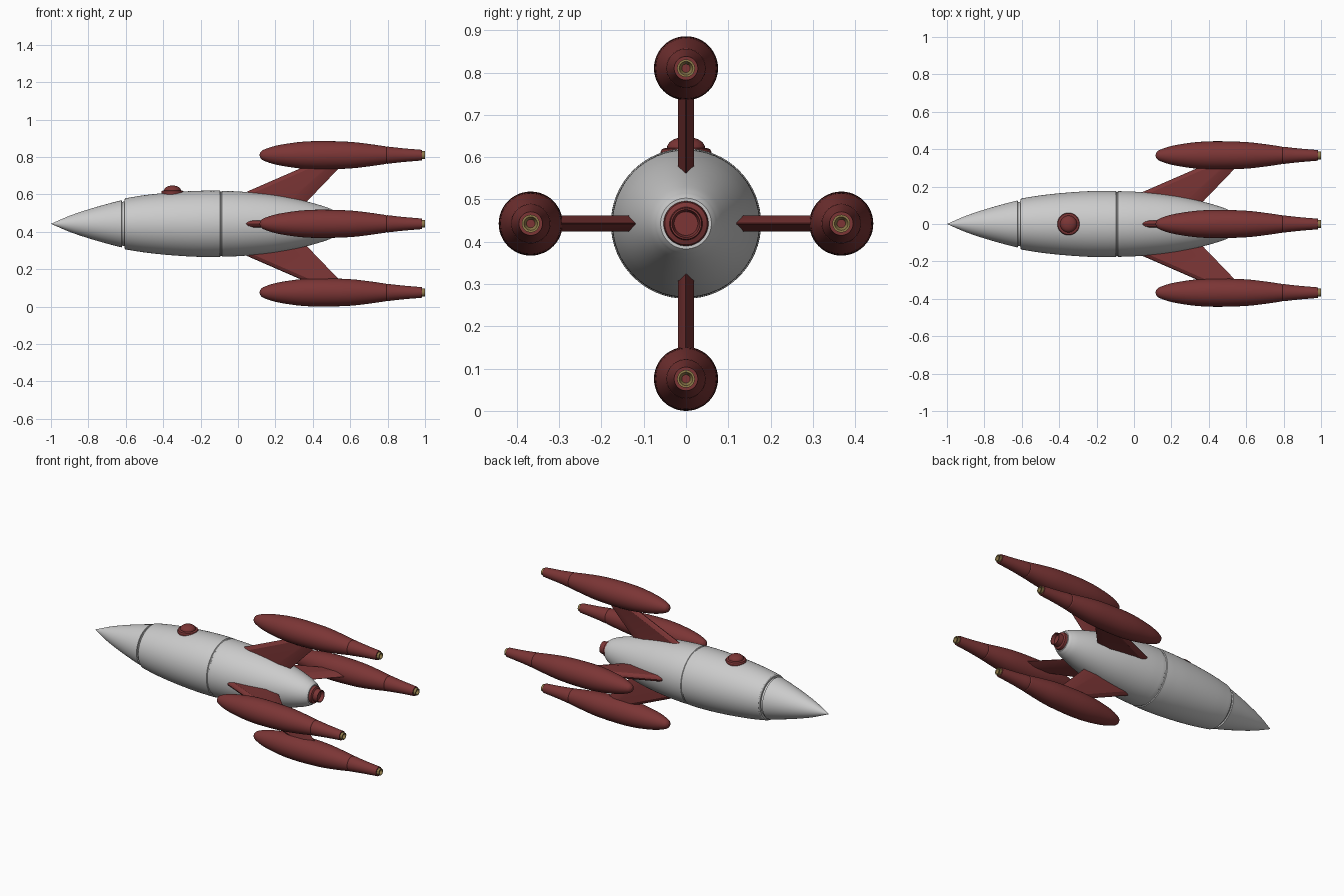
import bpy, bmesh, math
from mathutils import Matrix, Vector

if "Cube" in bpy.data.objects:
    bpy.data.objects.remove(bpy.data.objects["Cube"])

ZC = 0.443      # height of the rocket's axis
POD_R = 0.367   # distance of the pods from the axis


def material(name, col):
    m = bpy.data.materials.new(name)
    m.diffuse_color = (*col, 1)
    m.use_nodes = True
    m.node_tree.nodes["Principled BSDF"].inputs["Base Color"].default_value = m.diffuse_color
    return m


RED = material("dark_red", (0.2, 0.036, 0.036))
GOLD = material("brass", (0.28, 0.2, 0.07))


def finish(name, bm, mat, matrix, angle):
    bmesh.ops.remove_doubles(bm, verts=bm.verts, dist=1e-6)
    bmesh.ops.recalc_face_normals(bm, faces=bm.faces)
    me = bpy.data.meshes.new(name)
    bm.to_mesh(me)
    bm.free()
    ob = bpy.data.objects.new(name, me)
    bpy.context.collection.objects.link(ob)
    ob.matrix_world = matrix
    if mat:
        me.materials.append(mat)
    bpy.ops.object.select_all(action='DESELECT')
    bpy.context.view_layer.objects.active = ob
    ob.select_set(True)
    bpy.ops.object.shade_smooth_by_angle(angle=math.radians(angle))
    return ob


def smooth(pts, n=5):
    """Catmull-Rom refinement of an (x, radius) profile."""
    p = [Vector(q) for q in pts]
    p = [2 * p[0] - p[1]] + p + [2 * p[-1] - p[-2]]
    out = []
    for a, b, c, d in zip(p, p[1:], p[2:], p[3:]):
        for i in range(n):
            t = i / n
            out.append(0.5 * (2 * b + (c - a) * t + (2 * a - 5 * b + 4 * c - d) * t**2
                              + (3 * b - a - 3 * c + d) * t**3))
    return [(v.x, max(v.y, 0)) for v in out] + [pts[-1]]


def lathe(name, profile, mat=None, matrix=Matrix.Translation((0, 0, ZC)), segs=48, angle=25):
    """Spin an (x, radius) profile around the x axis."""
    bm = bmesh.new()
    vs = [bm.verts.new((x, 0, r)) for x, r in profile]
    es = [bm.edges.new(e) for e in zip(vs, vs[1:])]
    bmesh.ops.spin(bm, geom=vs + es, cent=(0, 0, 0), axis=(1, 0, 0),
                   angle=math.tau, steps=segs, use_duplicate=False)
    return finish(name, bm, mat, matrix, angle)


# Hull: nose cone, fore section and aft section separated by grooves
lathe("nose_cone", smooth([(-1, 0), (-0.9, 0.043), (-0.8, 0.077), (-0.7, 0.106), (-0.622, 0.126)])
      + [(-0.62, 0.115), (-0.62, 0)], segs=64)
lathe("nose_groove", [(-0.63, 0), (-0.63, 0.115), (-0.6, 0.121), (-0.6, 0)], segs=64)
lathe("fore_hull", [(-0.608, 0), (-0.608, 0.13), (-0.603, 0.136)]
      + smooth([(-0.6, 0.137), (-0.5, 0.153), (-0.38, 0.166), (-0.25, 0.175), (-0.15, 0.1775), (-0.097, 0.177)])
      + [(-0.094, 0.172), (-0.094, 0)], segs=64)
lathe("hull_seam", [(-0.1, 0), (-0.1, 0.172), (-0.08, 0.172), (-0.08, 0)], segs=64)
lathe("aft_hull", [(-0.088, 0), (-0.088, 0.171), (-0.085, 0.175)]
      + smooth([(-0.082, 0.1755), (0, 0.173), (0.1, 0.165), (0.2, 0.153), (0.3, 0.135), (0.4, 0.111), (0.48, 0.086), (0.52, 0.068)])
      + [(0.53, 0.06), (0.53, 0.053), (0.5, 0.05), (0.5, 0)], segs=64)

# Main engine nozzle
lathe("main_nozzle", [(0.5, 0), (0.5, 0.05), (0.535, 0.053), (0.545, 0.05), (0.55, 0.039),
                      (0.58, 0.037), (0.58, 0.033), (0.56, 0.028), (0.56, 0)], RED)

# Round hatch on top of the hull: flange and dome
up = Matrix.Translation((-0.35, 0, 0.6)) @ Matrix.Rotation(-math.pi / 2, 4, 'Y')
lathe("hatch", [(-0.02, 0), (-0.02, 0.058), (0.012, 0.06), (0.019, 0.057), (0.022, 0.047)]
      + [(0.022 + 0.026 * math.sin(a * math.pi / 16), 0.045 * math.cos(a * math.pi / 16)) for a in range(8)]
      + [(0.048, 0)], RED, up, segs=32)

# Swept fin sections: leading edge, full-thickness span, trailing edge
def fin(name, matrix):
    bm = bmesh.new()
    rings = []
    for r, lead, trail in ((0.09, -0.14, 0.34), (0.36, 0.48, 0.6)):
        f = min(0.1, (trail - lead) * 0.4)
        b = min(0.05, f)
        sect = [(lead, 0), (lead + 0.012, 0.01), (lead + b, 0.019), (trail - f, 0.019),
                (trail, 0.001), (trail, -0.001), (trail - f, -0.019), (lead + b, -0.019), (lead + 0.012, -0.01)]
        rings.append([bm.verts.new((x, y, r)) for x, y in sect])
    n = len(rings[0])
    for i in range(n):
        j = (i + 1) % n
        bm.faces.new((rings[0][i], rings[0][j], rings[1][j], rings[1][i]))
    for ring in rings:
        bm.faces.new(ring)
    finish(name, bm, RED, matrix, 20)


# Four fins, each carrying an engine pod with a brass nozzle
pod = (smooth([(0.118, 0.012), (0.135, 0.028), (0.2, 0.05), (0.3, 0.067), (0.38, 0.074), (0.47, 0.0755),
               (0.6, 0.071), (0.7, 0.06), (0.79, 0.047)])
       + [(0.794, 0.044), (0.798, 0.046)] + smooth([(0.8, 0.046), (0.88, 0.037), (0.975, 0.029)], 3))
for i, side in enumerate(("top", "left", "bottom", "right")):
    arm = Matrix.Translation((0, 0, ZC)) @ Matrix.Rotation(i * math.pi / 2, 4, 'X')
    out = arm @ Matrix.Translation((0, 0, POD_R))
    fin(side + "_fin", arm)
    lathe(side + "_pod", [(0.115, 0)] + pod + [(0.985, 0.028), (0.985, 0)], RED, out)
    lathe(side + "_pod_nozzle", [(0.96, 0), (0.96, 0.021), (1, 0.021), (1, 0.016), (0.98, 0.008), (0.98, 0)],
          GOLD, out, segs=24)
